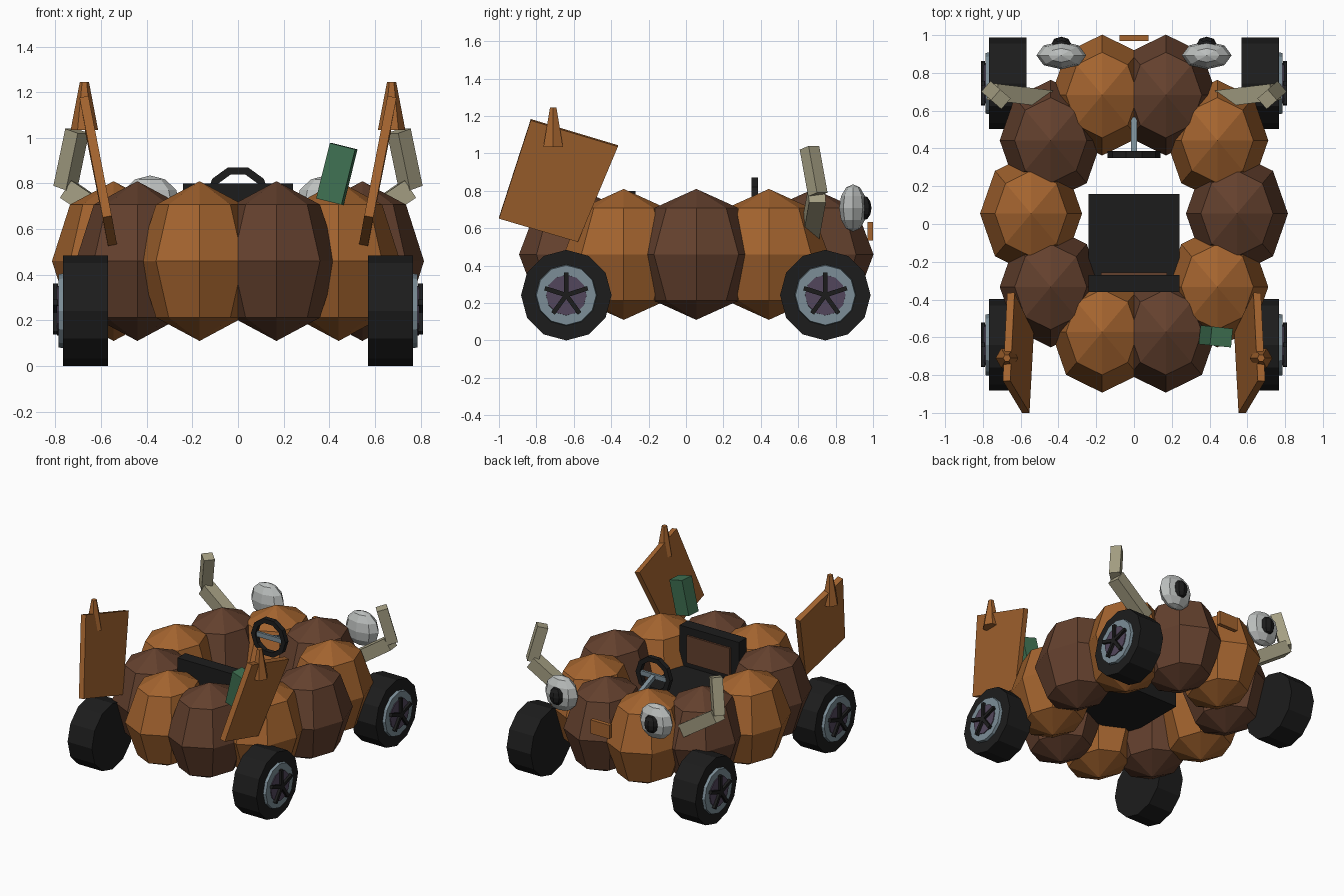
import bpy, bmesh, math
from mathutils import Vector, Matrix, Euler

if "Cube" in bpy.data.objects:
    bpy.data.objects.remove(bpy.data.objects["Cube"])

def mat(name, c):
    m = bpy.data.materials.new(name)
    m.diffuse_color = (*c, 1)
    m.use_nodes = True
    m.node_tree.nodes["Principled BSDF"].inputs["Base Color"].default_value = m.diffuse_color
    return m

ORANGE = mat("orange", (0.37, 0.127, 0.028))
BROWN = mat("brown", (0.127, 0.052, 0.027))
BLACK = mat("black", (0.012, 0.012, 0.012))
STEEL = mat("blue grey", (0.20, 0.27, 0.31))
PURPLE = mat("dull purple", (0.085, 0.062, 0.107))
WHITE = mat("off white", (0.50, 0.52, 0.51))
BEIGE = mat("beige", (0.38, 0.35, 0.23))
GREEN = mat("green", (0.05, 0.165, 0.085))

def finish(name, bm, material, matrix=Matrix()):
    bm.transform(matrix)
    bmesh.ops.recalc_face_normals(bm, faces=bm.faces)
    me = bpy.data.meshes.new(name)
    bm.to_mesh(me)
    bm.free()
    me.materials.append(material)
    ob = bpy.data.objects.new(name, me)
    bpy.context.collection.objects.link(ob)
    return ob

def place(loc, rot=(0, 0, 0), scale=(1, 1, 1)):
    return Matrix.LocRotScale(Vector(loc), Euler(rot), Vector(scale))

def box(name, loc, dims, material, rot=(0, 0, 0)):
    bm = bmesh.new()
    bmesh.ops.create_cube(bm, size=1)
    return finish(name, bm, material, place(loc, rot, dims))

def beam(name, a, b, w, material):
    a, b = Vector(a), Vector(b)
    bm = bmesh.new()
    bmesh.ops.create_cube(bm, size=1)
    q = (b - a).to_track_quat('Z', 'Y')
    return finish(name, bm, material, Matrix.LocRotScale((a + b) / 2, q, Vector((w, w, (b - a).length))))

def ball(name, loc, radii, material, seg, rings):
    bm = bmesh.new()
    bmesh.ops.create_uvsphere(bm, u_segments=seg, v_segments=rings, radius=1)
    return finish(name, bm, material, place(loc, (0, 0, 0), radii))

def lathe(name, profile, seg, material, matrix, closed=False):
    """Spin (radius, height) points about local z."""
    bm = bmesh.new()
    rows = [[bm.verts.new((r * math.cos(2 * math.pi * i / seg), r * math.sin(2 * math.pi * i / seg), h))
             for i in range(seg)] for r, h in profile]
    n = len(rows)
    for k in range(n if closed else n - 1):
        a, b = rows[k], rows[(k + 1) % n]
        for i in range(seg):
            j = (i + 1) % seg
            bm.faces.new((a[i], a[j], b[j], b[i]))
    if not closed:
        bm.faces.new(rows[0])
        bm.faces.new(rows[-1])
    return finish(name, bm, material, matrix)

# Body: oval ring of ten alternating pumpkin lobes
for i in range(10):
    a = 2 * math.pi * i / 10
    ball(f"body_lobe_{i}", (0.545 * math.cos(a), 0.055 + 0.66 * math.sin(a), 0.46), (0.27, 0.32, 0.35),
         ORANGE if i % 2 else BROWN, 8, 4)

for s, side in ((-1, "left"), (1, "right")):
    # Wheels: tyre, rim ring, hub disc and five spokes
    for y, end in ((-0.64, "front"), (0.745, "rear")):
        tag = f"{end}_{side}"
        axle = place((0, y, 0.242), (0, s * math.pi / 2, 0))
        lathe("tyre_" + tag, [(0.242, 0.57), (0.242, 0.767)], 12, BLACK, axle)
        lathe("rim_" + tag, [(0.165, 0.76), (0.16, 0.787), (0.108, 0.787), (0.108, 0.76)], 12, STEEL, axle, True)
        lathe("hub_" + tag, [(0.11, 0.76), (0.108, 0.793)], 12, PURPLE, axle)
        for k in range(5):
            a = 2 * math.pi * k / 5
            box(f"spoke_{tag}_{k}", (s * 0.8, y + 0.058 * math.sin(a), 0.242 + 0.058 * math.cos(a)),
                (0.022, 0.024, 0.125), BLACK, (-a, 0, 0))

    # Raised side flap, a tilted slab
    quad = [Vector((s * x, y, z)) for x, y, z in
            ((0.675, -0.83, 1.18), (0.652, -0.364, 1.04), (0.55, -0.578, 0.53), (0.573, -1.0, 0.655))]
    n = (quad[1] - quad[0]).cross(quad[3] - quad[0]).normalized() * 0.02
    bm = bmesh.new()
    top = [bm.verts.new(p + n) for p in quad]
    low = [bm.verts.new(p - n) for p in quad]
    bm.faces.new(top)
    bm.faces.new(low)
    for i in range(4):
        j = (i + 1) % 4
        bm.faces.new((top[i], top[j], low[j], low[i]))
    finish("side_flap_" + side, bm, ORANGE)
    lathe("flap_peg_" + side, [(0.06, 1.035), (0.02, 1.245)], 6, ORANGE, place((s * 0.673, -0.71, 0)))

    # Bent stalk arm
    elbow = (s * 0.75, 0.70, 0.775)
    beam("lower_arm_" + side, (s * 0.46, 0.665, 0.58), elbow, 0.09, BEIGE)
    beam("upper_arm_" + side, (s * 0.757, 0.705, 0.78), (s * 0.705, 0.66, 1.03), 0.075, BEIGE)

    # Eye lamp with dark pupil
    ball("eye_lamp_" + side, (s * 0.385, 0.893, 0.708), (0.132, 0.074, 0.127), WHITE, 8, 6)
    ball("pupil_" + side, (s * 0.385, 0.95, 0.708), (0.054, 0.042, 0.066), BLACK, 8, 6)

# Nose plate and green pack
box("nose_plate", (0, 0.985, 0.583), (0.155, 0.03, 0.1), ORANGE)
box("green_pack", (0.433, -0.595, 0.842), (0.115, 0.1, 0.25), GREEN, (0, math.radians(14), math.radians(-6)))

# Seat
box("seat_cushion", (0, -0.09, 0.44), (0.48, 0.5, 0.14), BLACK)
box("seat_back", (0, -0.315, 0.585), (0.48, 0.09, 0.43), BLACK)
box("seat_back_panel", (0, -0.264, 0.645), (0.35, 0.016, 0.2), BROWN)

# Steering wheel, crossbar and column
ring = [(0.106, -0.018), (0.14, -0.018), (0.14, 0.018), (0.106, 0.018)]
lathe("steering_wheel", ring, 10, BLACK, place((0, 0.368, 0.738), (math.pi / 2, 0, 0)), True)
box("steering_crossbar", (0, 0.372, 0.735), (0.22, 0.018, 0.035), STEEL)
beam("steering_column", (0, 0.37, 0.735), (0, 0.56, 0.66), 0.03, STEEL)
